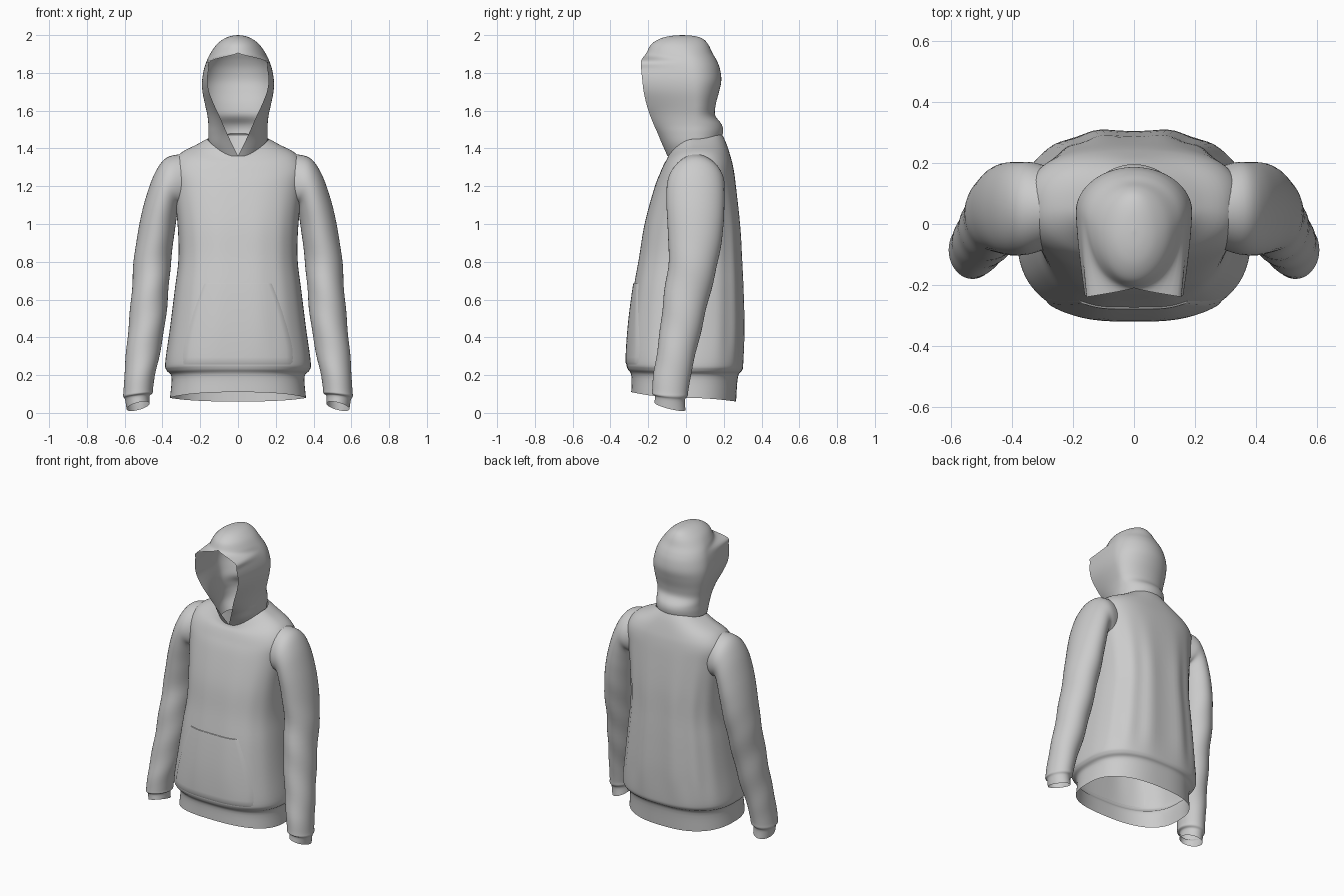
import bpy, bmesh, math
from mathutils import Vector
from mathutils.bvhtree import BVHTree

cube = bpy.data.objects.get("Cube")
if cube:
    bpy.data.objects.remove(cube, do_unlink=True)

fabric = bpy.data.materials.new("light_grey_fabric")
fabric.use_nodes = True
GREY = (0.6, 0.6, 0.6, 1)
fabric.diffuse_color = GREY
fabric.node_tree.nodes["Principled BSDF"].inputs["Base Color"].default_value = GREY


def refine(sections, steps):
    """Smoothly interpolate a list of sections (Catmull-Rom)."""
    out = []
    last = len(sections) - 1
    for i in range(last):
        p = [sections[max(0, min(last, i + k))] for k in (-1, 0, 1, 2)]
        for s in range(steps):
            t = s / steps
            out.append([b + 0.5 * t * (c - a + t * (2 * a - 5 * b + 4 * c - d
                        + t * (3 * (b - c) + d - a))) for a, b, c, d in zip(*p)])
    out.append(list(sections[-1]))
    return out


def skin(name, rows, closed=True, flip=False):
    """Cover rows of points with quads, as one open cloth surface."""
    bm = bmesh.new()
    grid = [[bm.verts.new(p) for p in row] for row in rows]
    n = len(rows[0])
    for low, high in zip(grid, grid[1:]):
        for j in range(n if closed else n - 1):
            k = (j + 1) % n
            quad = [low[j], low[k], high[k], high[j]]
            bm.faces.new(quad[::-1] if flip else quad)
    bmesh.ops.remove_doubles(bm, verts=bm.verts, dist=0.0004)
    for f in bm.faces:
        f.smooth = True
    mesh = bpy.data.meshes.new(name)
    bm.to_mesh(mesh)
    tree = BVHTree.FromBMesh(bm)
    bm.free()
    mesh.materials.append(fabric)
    obj = bpy.data.objects.new(name, mesh)
    bpy.context.collection.objects.link(obj)
    return tree


def power(v, e):
    return math.copysign(abs(v) ** e, v)


def angles(n):
    return [2 * math.pi * j / n for j in range(n)]


# Torso: half width, front y, front z, back y, back z, side z, squareness
torso = [
    (.36, -.29, .11, .265, .06, .08, 2.5),
    (.352, -.29, .20, .275, .19, .19, 2.5),
    (.378, -.31, .235, .298, .225, .225, 2.6),
    (.385, -.315, .28, .305, .27, .27, 2.7),
    (.36, -.305, .45, .31, .45, .45, 2.7),
    (.335, -.28, .65, .305, .65, .65, 2.7),
    (.315, -.25, .82, .297, .82, .82, 2.7),
    (.32, -.22, 1.0, .287, 1.0, 1.0, 2.7),
    (.34, -.168, 1.19, .265, 1.2, 1.18, 2.7),
    (.355, -.135, 1.275, .25, 1.3, 1.29, 2.6),
    (.31, -.115, 1.32, .235, 1.36, 1.37, 2.5),
    (.22, -.10, 1.345, .212, 1.43, 1.42, 2.2),
    (.165, -.095, 1.36, .188, 1.48, 1.45, 2.0),
]
rows = []
for w, yf, zf, yb, zb, zs, e in refine(torso, 5):
    yc, half, row = (yf + yb) / 2, (yb - yf) / 2, []
    fade = max(0, min(1, (zs - .2) * 5, (1.25 - zs) * 3))
    for a in angles(96):
        v = power(math.sin(a), 2 / e)
        # soft vertical folds, mostly on the back
        fold = 1 + fade * (.016 if v > 0 else .004) * v * v * math.cos(14 * a)
        end = zf if v < 0 else zb
        row.append((w * power(math.cos(a), 2 / e) * fold,
                    yc + half * v * fold, zs + (end - zs) * v * v))
    rows.append(row)
torso_tree = skin("torso", rows)

# Sleeves, cuff upwards: inner x, z, outer x, z, centre y, half depth, tilt
sleeve = [
    (.468, .05, .59, .02, -.085, .082, .02),
    (.468, .09, .598, .07, -.085, .08, .01),
    (.452, .105, .608, .088, -.085, .094, .005),
    (.45, .13, .606, .115, -.083, .096, 0),
    (.435, .22, .6, .22, -.07, .1, 0),
    (.397, .4, .585, .4, -.035, .107, 0),
    (.372, .6, .566, .6, .0, .12, 0),
    (.355, .8, .55, .82, .04, .132, 0),
    (.335, .96, .522, 1.0, .05, .147, 0),
    (.322, 1.05, .488, 1.14, .05, .153, 0),
    (.312, 1.09, .44, 1.27, .05, .153, 0),
    (.29, 1.08, .38, 1.35, .053, .15, 0),
    (.25, 1.07, .29, 1.372, .055, .13, 0),
]
for side, label in ((1, "left_sleeve"), (-1, "right_sleeve")):
    rows = []
    for xi, zi, xo, zo, yc, ry, tilt in refine(sleeve, 5):
        row = []
        mid = (zi + zo) / 2
        crumple = max(0, min(1, (mid - .12) * 8, (1.0 - mid) * 4))
        for a in angles(40):
            u, v = math.cos(a), math.sin(a)
            # slanting creases in the loose cloth
            r = 1 + crumple * .02 * math.sin(26 * mid + 2 * a)
            t = (1 + u * r) / 2
            row.append((side * (xi + (xo - xi) * t), yc + ry * v * r,
                        zi + (zo - zi) * t - tilt * v))
        rows.append(row)
    skin(label, rows, flip=side < 0)

# Hood: z, half width, widest y, back y, opening half width, opening y
hood = [
    (1.36, .125, .04, .15, .0, -.098),
    (1.42, .152, .05, .175, .03, -.125),
    (1.48, .157, .05, .195, .058, -.15),
    (1.525, .157, .05, .19, .078, -.17),
    (1.575, .162, .05, .155, .1, -.19),
    (1.63, .174, .05, .157, .126, -.208),
    (1.70, .188, .045, .175, .153, -.224),
    (1.76, .19, .04, .187, .162, -.231),
    (1.82, .18, .03, .18, .155, -.237),
    (1.865, .165, .02, .163, .14, -.237),
    (1.905, .145, .0, .14, .0, -.21),
    (1.95, .113, -.02, .118, .0, -.185),
    (1.98, .075, -.03, .09, .0, -.14),
    (1.995, .038, -.025, .045, .0, -.085),
    (2.0, .0, -.02, -.02, .0, -.02),
]
rows = []
for z, w, yc, yb, xe, ye in refine(hood, 5):
    xe = max(0, xe)
    w = max(0, w)
    straight = min(1, xe / .12)
    half = []
    # front edge to the widest point
    for j in range(16):
        s = 1 - j / 16
        c = math.cos(s * math.pi / 2)
        x = (w + (xe - w) * s ** 1.5) * straight + (xe + (w - xe) * c) * (1 - straight)
        y = s * straight + math.sin(s * math.pi / 2) * (1 - straight)
        half.append((x, yc + (ye - yc) * y, z))
    # widest point to the middle of the back
    for j in range(17):
        a = j / 16 * math.pi / 2
        half.append((w * math.cos(a), yc + (yb - yc) * math.sin(a), z))
    rows.append(half + [(-x, y, h) for x, y, h in half[-2::-1]])
skin("hood", rows, closed=False)

# Front pocket: a thin panel laid on the torso, z and half width
pocket = [(.25, .295), (.32, .295), (.38, .285), (.5, .25), (.6, .215), (.675, .185), (.685, .18)]
rows = []
levels = refine(pocket, 3)
for i, (z, w) in enumerate(levels):
    row = []
    for j in range(33):
        x = w * (j / 16 - 1)
        hit = torso_tree.ray_cast(Vector((x, -1, z)), Vector((0, 1, 0)))[0]
        edge = i in (0, len(levels) - 1) or j in (0, 32)
        row.append((x, hit.y + (.002 if edge else -.006), z))
    rows.append(row)
skin("front_pocket", rows, closed=False)
